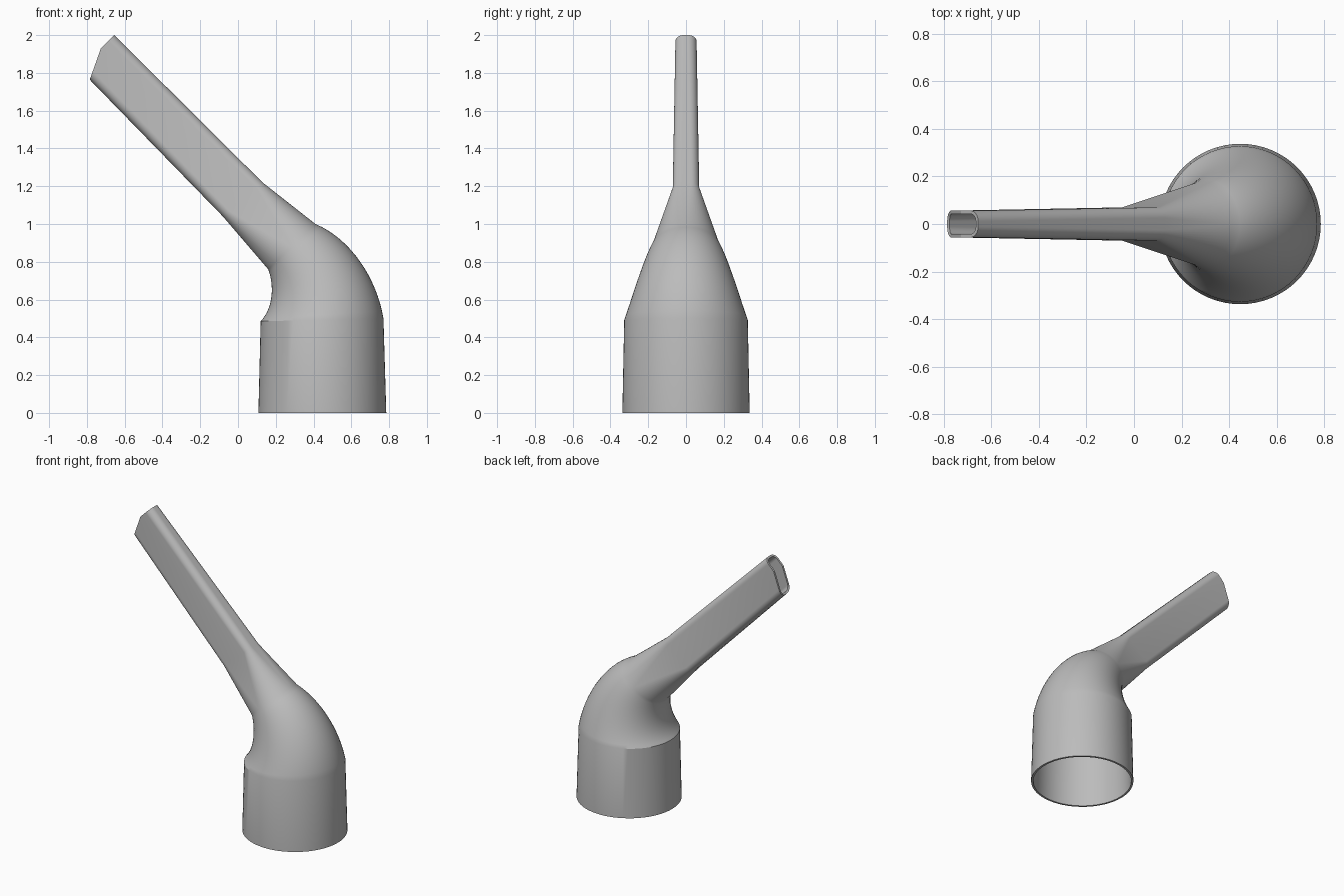
import bpy, bmesh, math
from mathutils import Vector
from mathutils.geometry import interpolate_bezier

if "Cube" in bpy.data.objects:
    bpy.data.objects.remove(bpy.data.objects["Cube"], do_unlink=True)

grey = bpy.data.materials.new("grey plastic")
grey.use_nodes = True
colour = (0.5, 0.5, 0.5, 1)
grey.diffuse_color = colour
grey.node_tree.nodes["Principled BSDF"].inputs["Base Color"].default_value = colour

ARC = 16        # segments in each quarter of a section
KNEE = 0.61     # where the cut of the tip changes direction
WALL = 0.014


def section(inner, outer, half_width, corner=None):
    """Ellipse, or rounded slot, spanning inner to outer in the xz plane."""
    inner, outer = (Vector((p[0], 0, p[1])) for p in (inner, outer))
    mid, axis = (inner + outer) / 2, (outer - inner).normalized()
    a = (outer - inner).length / 2
    ra, rb = (corner, corner) if corner else (a, half_width)
    points = []
    for quarter in range(4):
        su = (1, -1, -1, 1)[quarter]
        sv = (1, 1, -1, -1)[quarter]
        for i in range(ARC + 1):
            t = (quarter + i / ARC) * math.pi / 2
            u = su * (a - ra) + ra * math.cos(t)
            v = sv * (half_width - rb) + rb * math.sin(t)
            points.append(mid + axis * u + Vector((0, v, 0)))
        # extra point on each flat side, at the knee of the tip
        if quarter in (0, 2):
            u = (2 * KNEE - 1) * a if corner else 0
            points.append(mid + axis * u + Vector((0, sv * half_width, 0)))
    return points


# Socket, elbow, and the start of the flat spout
rings = [section((0.108, 0), (0.785, 0), 0.337)]
inside = interpolate_bezier(Vector((0.12, 0.485)), Vector((0.19, 0.56)),
                            Vector((0.19, 0.68)), Vector((0.16, 0.76)), 17)
outside = interpolate_bezier(Vector((0.77, 0.5)), Vector((0.735, 0.71)),
                             Vector((0.60, 0.92)), Vector((0.41, 1.0)), 17)
for i, (p, q) in enumerate(zip(inside, outside)):
    rings.append(section(p, q, 0.327 - 0.15 * i / 16))
rings.append(section((-0.08, 1.04), (0.13, 1.22), 0.07, 0.045))

# Square tip, with its lower part cut back at a slant
tip = section((-0.838, 1.817), (-0.655, 2.0), 0.056, 0.045)
along = Vector((-1, 0, 1)).normalized()
across = Vector((1, 0, 1)).normalized()
low, high = min(p.dot(across) for p in tip), max(p.dot(across) for p in tip)
for p in tip:
    f = (p.dot(across) - low) / (high - low)
    p -= along * 0.075 * max(0, (KNEE - f) / KNEE)
rings.append(tip)

# Skin the sections into one tube
bm = bmesh.new()
loops = [[bm.verts.new(p) for p in ring] for ring in rings]
for lower, upper in zip(loops, loops[1:]):
    for i in range(len(lower)):
        j = (i + 1) % len(lower)
        bm.faces.new((lower[i], lower[j], upper[j], upper[i]))
bmesh.ops.remove_doubles(bm, verts=bm.verts, dist=0.0005)
bmesh.ops.recalc_face_normals(bm, faces=bm.faces)
mesh = bpy.data.meshes.new("nozzle")
bm.to_mesh(mesh)
bm.free()
mesh.materials.append(grey)
nozzle = bpy.data.objects.new("nozzle", mesh)
bpy.context.collection.objects.link(nozzle)

# Hollow wall, open at both ends
wall = nozzle.modifiers.new("wall", 'SOLIDIFY')
wall.thickness = WALL
wall.offset = -1
bpy.ops.object.select_all(action='DESELECT')
nozzle.select_set(True)
bpy.context.view_layer.objects.active = nozzle
bpy.ops.object.modifier_apply(modifier="wall")
bpy.ops.object.shade_smooth_by_angle(angle=math.radians(25))
